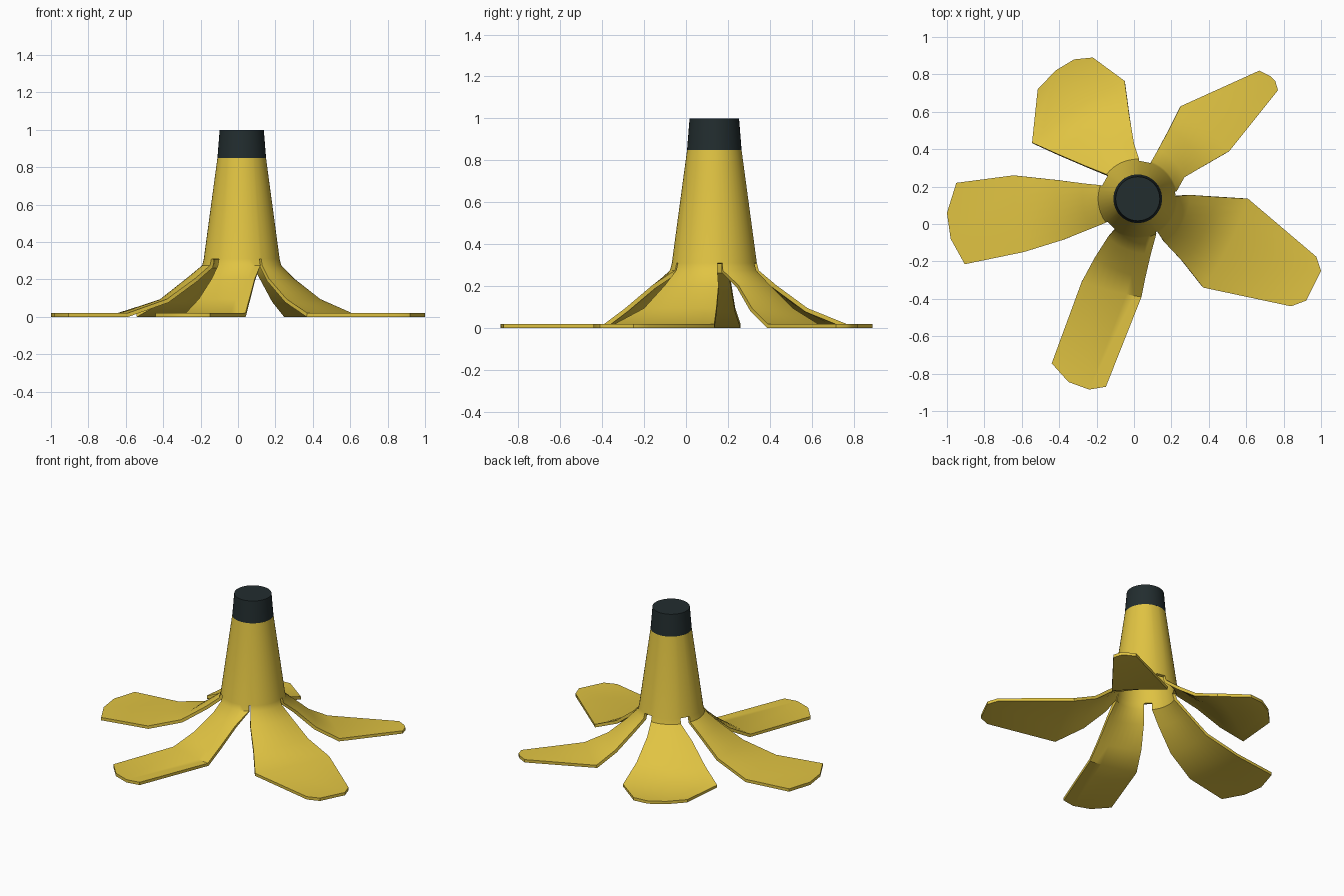
import bpy, bmesh, math
from mathutils import Vector

if "Cube" in bpy.data.objects:
    bpy.data.objects.remove(bpy.data.objects["Cube"])

CX, CY = 0.02, 0.135          # axis of the stalk
COLS = 8                      # strips across each flap


def material(name, rgb):
    m = bpy.data.materials.new(name)
    m.diffuse_color = (*rgb, 1)
    m.use_nodes = True
    m.node_tree.nodes["Principled BSDF"].inputs["Base Color"].default_value = m.diffuse_color
    return m


yellow = material("peel_yellow", (0.75, 0.55, 0.055))
dark = material("stem_dark", (0.016, 0.026, 0.028))


def make_object(name, bm, mat):
    me = bpy.data.meshes.new(name)
    bm.to_mesh(me)
    bm.free()
    me.materials.append(mat)
    ob = bpy.data.objects.new(name, me)
    bpy.context.collection.objects.link(ob)
    bpy.context.view_layer.objects.active = ob
    bpy.ops.object.select_all(action='DESELECT')
    ob.select_set(True)
    return ob


def polar(r, deg):
    a = math.radians(deg)
    return CX + r * math.cos(a), CY + r * math.sin(a)


def row_points(p, q, bulge):
    """Points from p to q, blended between a straight chord and an arc."""
    ax, ay, bx, by = p[0] - CX, p[1] - CY, q[0] - CX, q[1] - CY
    a0 = math.degrees(math.atan2(ay, ax))
    sweep = (math.degrees(math.atan2(by, bx)) - a0) % 360
    r0, r1 = math.hypot(ax, ay), math.hypot(bx, by)
    out = []
    for j in range(COLS + 1):
        t = j / COLS
        arc = Vector(polar(r0 + (r1 - r0) * t, a0 + sweep * t))
        out.append(Vector(p).lerp(Vector(q), t).lerp(arc, bulge))
    return out


# Flaps, counter-clockwise: angles on the stalk, two side edges, tip outline
FLAPS = [
    ((-127, -62), [(-.14, -.07), (-.21, -.18), (-.28, -.31)],
     [(.09, -.16), (.06, -.29), (.04, -.39)],
     [(-.44, -.745), (-.35, -.845), (-.24, -.885), (-.15, -.87)]),
    ((-59, 4), [(.165, -.10), (.26, -.20), (.37, -.34)],
     [(.30, .155), (.44, .145), (.61, .135)],
     [(.84, -.44), (.92, -.41), (1.0, -.25), (.975, -.175)]),
    ((11, 70), [(.27, .25), (.38, .315), (.51, .39)],
     [(.13, .40), (.19, .51), (.25, .63)],
     [(.77, .715), (.755, .765), (.73, .79), (.67, .82)]),
    ((88, 142), [(0, .43), (-.025, .58), (-.05, .765)],
     [(-.27, .315), (-.41, .375), (-.545, .435)],
     [(-.22, .89), (-.32, .88), (-.42, .82), (-.515, .72)]),
    ((160, 217), [(-.27, .217), (-.41, .235), (-.645, .26)],
     [(-.23, -.025), (-.38, -.085), (-.59, -.15)],
     [(-.95, .22), (-1.0, .06), (-.98, -.08), (-.905, -.215)]),
]

# Peel: hollow tapered stalk opening into five flaps
bm = bmesh.new()
tops, bases = [], []
for (a0, a1), start, end, tip in FLAPS:
    rows = []
    for r, z in ((.13, .85), (.203, .31), (.212, .275)):
        pts = row_points(polar(r, a0), polar(r, a1), 1)
        rows.append([bm.verts.new((*p, z)) for p in pts])
    for p, q, z, bulge in zip(start, end, (.205, .095, .02), (.85, .6, .3)):
        rows.append([bm.verts.new((*c, z)) for c in row_points(p, q, bulge)])
    for u, v in zip(rows, rows[1:]):
        for j in range(COLS):
            bm.faces.new((u[j], v[j], v[j + 1], u[j + 1]))
    tips = [bm.verts.new((*p, .02)) for p in tip]
    last = rows[-1]
    bm.faces.new([last[0]] + tips + last[:0:-1])
    tops.append(rows[0])
    bases.append(rows[1])
# stalk wall above each slit
for i in range(len(FLAPS)):
    k = (i + 1) % len(FLAPS)
    bm.faces.new((tops[i][-1], bases[i][-1], bases[k][0], tops[k][0]))
peel = make_object("peel", bm, yellow)
sol = peel.modifiers.new("thickness", 'SOLIDIFY')
sol.thickness = 0.02
sol.offset = -1
sol.use_even_offset = True
bpy.ops.object.modifier_apply(modifier=sol.name)
bpy.ops.object.shade_smooth_by_angle(angle=math.radians(35))

# Dark stem end
bm = bmesh.new()
bmesh.ops.create_cone(bm, cap_ends=True, segments=40, radius1=.13,
                      radius2=.118, depth=.15)
bmesh.ops.translate(bm, verts=bm.verts, vec=(CX, CY, .925))
make_object("stem_end", bm, dark)
bpy.ops.object.shade_smooth_by_angle(angle=math.radians(35))
